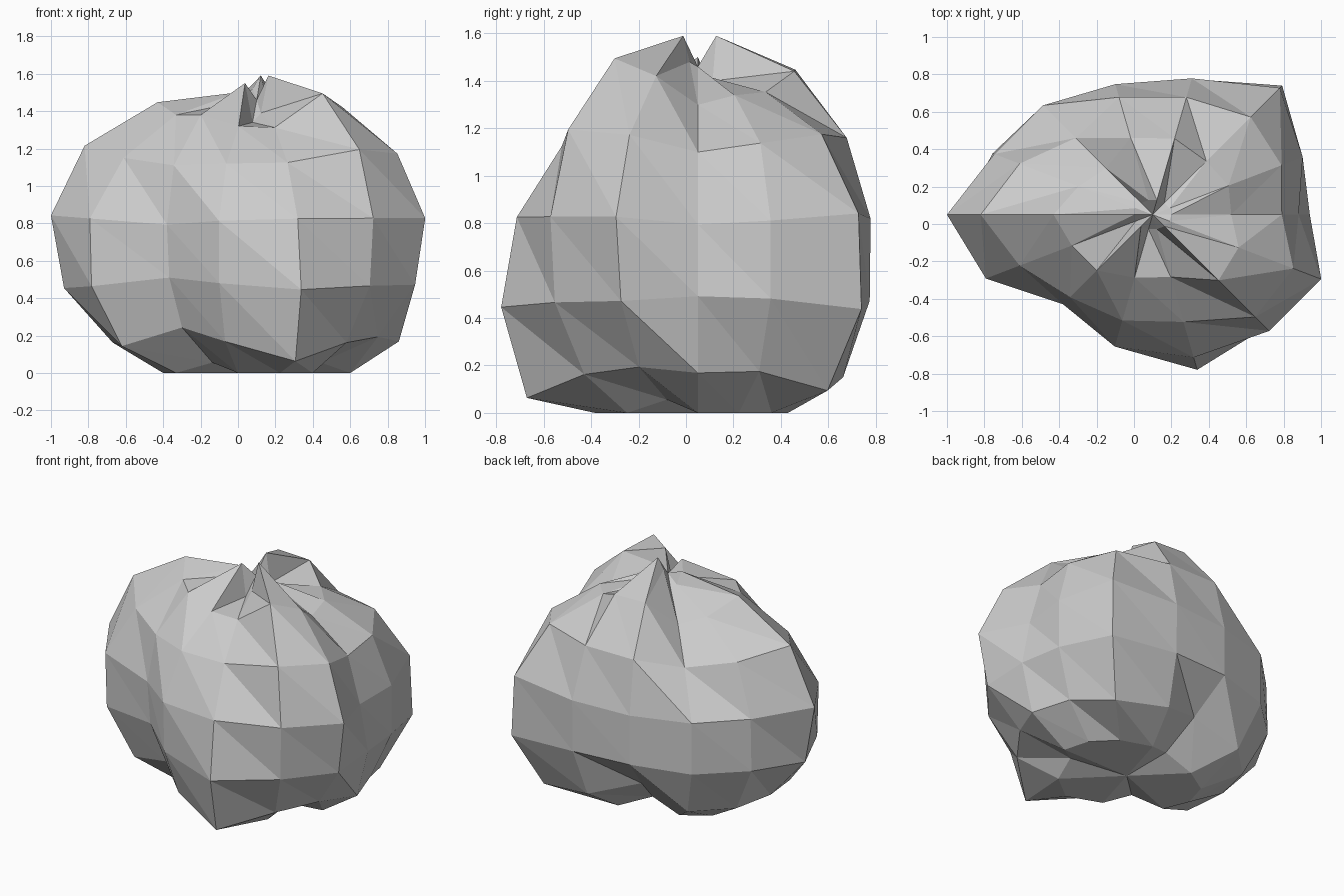
import bpy, bmesh, math

if "Cube" in bpy.data.objects:
    bpy.data.objects.remove(bpy.data.objects["Cube"])

SEGMENTS = 14
CX, CY, Y_SCALE = 0.10, 0.05, 0.795   # axis of the sack and its flattening

# Lumpy radius around each ring, counter-clockwise from +x
base = [.50, .50, .50, .49, .36, .45, .50, .50, .48, .38, .45, .56, .48, .38]
foot = [.76, .75, .88, .79, .62, .78, .78, .77, .80, .64, .76, .93, .77, .72]
lower = [.84, .89, 1.11, .935, .90, .94, .95, 1.03, .98, .75, .90, 1.07, .97, .94]
waist = [.78, .89, 1.09, .94, .90, .94, .94, 1.10, .99, .77, .91, .985, 1.0, 1.0]
shoulder = [.69, .765, .84, .81, .81, .66, .79, .92, .79, .71, .73, .74, .88, .835]
crown = [.42, .45, .46, .525, .53, .40, .44, .53, .48, .48, .435, .43, .565, .51]
# Heights of the gathered tip, folded up and down
tip_z = [1.46, 1.42, 1.40, 1.59, 1.52, 1.40, 1.42, 1.50, 1.45, 1.55, 1.34, 1.39, 1.59, 1.48]

# Ring rule: radii, mean height, mean radius, height gained per unit of bulge
rings = [
    (base, 0.0, .45, -.8),
    (foot, .15, .79, -.62),
    (lower, .47, .95, -.2),
    (waist, .82, .95, .15),
    (shoulder, 1.15, .79, .5),
    (crown, 1.38, .48, 1.35),
]

bm = bmesh.new()


def add_vert(i, r, z):
    a = 2 * math.pi * i / SEGMENTS
    return bm.verts.new((CX + r * math.cos(a), CY + r * Y_SCALE * math.sin(a), max(z, 0)))


loops = [[add_vert(i, r, z + (r - mean) * gain) for i, r in enumerate(radii)]
         for radii, z, mean, gain in rings]
loops.append([add_vert(i, .10, z) for i, z in enumerate(tip_z)])

# Sides as triangle pairs, all split along the same diagonal
for low, high in zip(loops, loops[1:]):
    for i in range(SEGMENTS):
        j = (i + 1) % SEGMENTS
        bm.faces.new((low[i], low[j], high[i]))
        bm.faces.new((low[j], high[j], high[i]))

# Fans closing the base and the pinched top
for loop, z in ((loops[0], 0), (loops[-1], 1.46)):
    pole = bm.verts.new((CX, CY, z))
    for i in range(SEGMENTS):
        bm.faces.new((loop[i], loop[(i + 1) % SEGMENTS], pole))
bmesh.ops.recalc_face_normals(bm, faces=bm.faces)

mesh = bpy.data.meshes.new("sack")
bm.to_mesh(mesh)
bm.free()
sack = bpy.data.objects.new("sack", mesh)
bpy.context.collection.objects.link(sack)

grey = bpy.data.materials.new("light grey")
grey.diffuse_color = (0.6, 0.6, 0.6, 1)
grey.use_nodes = True
grey.node_tree.nodes["Principled BSDF"].inputs["Base Color"].default_value = grey.diffuse_color
mesh.materials.append(grey)
